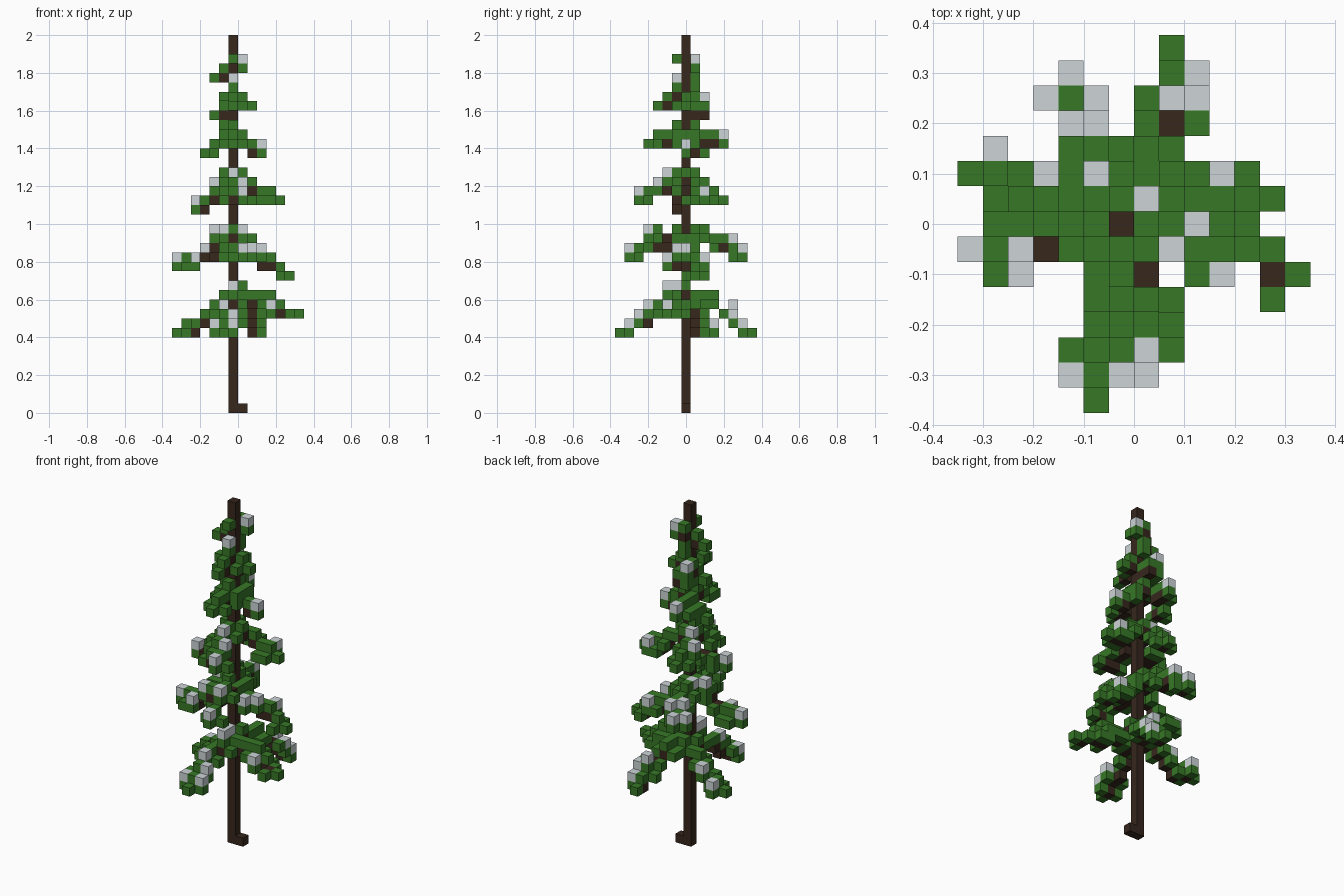
import bpy
import bmesh
from mathutils import Vector

cube = bpy.data.objects.get("Cube")
if cube:
    bpy.data.objects.remove(cube)

CELL = 0.05
HEIGHT = 40
STEP = {
    "n": Vector((0, 1, 0)), "s": Vector((0, -1, 0)),
    "e": Vector((1, 0, 0)), "w": Vector((-1, 0, 0)),
    "u": Vector((0, 0, 1)), "d": Vector((0, 0, -1)),
}

# Each bough: start level on the trunk, then "move:leaves" for every wood block.
# Leaves sit beside the wood block; a capital letter puts snow on that leaf.
TIERS = {
    "lowest": [
        (11, "w:nsu wnd:nsu wd:uN wd:nu wn:wsNu"),
        (12, "e:nsu esd:nu e:nsu e:un d:Sn e:un es:esn"),
        (11, "s:Uwe s:Uwe wsd:ue sd:U s:uwE sd:sWEu"),
        (11, "n:uwe ne:uwe n:uwe nde:we nd:UwE nd:nEu"),
    ],
    "lower": [
        (18, "w:uNsW wsd:un wd:n wd:Snu w:Wsnu"),
        (17, "e:uns ed:unSE end:un e:Nu ed:ensu"),
        (18, "s:ue se:w s:uwe sw:uWE esdd:Suwe"),
        (17, "s:w s:w s:ws"),
        (18, "n:uwe wn:uwe nd:uwe n:uWN wnd:NWeu"),
    ],
    "middle": [
        (24, "w:uNs wsdd:un wd:Wn"),
        (22, "w:n w:wn"),
        (24, "e:uns end:un ed:uns e:eNsu"),
        (24, "s:uwe sd:Uw s:uwE sd:uw e:Seu"),
        (24, "n:uwe wnd:uWe nd:nwue"),
    ],
    "upper": [
        (29, "w:uns wndd:wnus"),
        (28, "e:uns ed:Eu"),
        (29, "s:uwe sd:uw s:suwe"),
        (29, "n:uwe wnd:uw n:Nwu"),
    ],
    "high": [
        (31, "w:wnu"),
        (32, "e:eus"),
        (33, "s:Uw sd:su"),
        (31, "n:wu n:wu"),
        (32, "wn:Nu"),
    ],
    "top": [
        (35, "w:wu"),
        (36, "n:Eud"),
        (37, ":s"),
        (34, ":n"),
    ],
}


def material(name, color):
    mat = bpy.data.materials.new(name)
    mat.use_nodes = True
    mat.diffuse_color = (*color, 1)
    mat.node_tree.nodes["Principled BSDF"].inputs["Base Color"].default_value = (*color, 1)
    return mat


MATERIALS = {
    "wood": material("dark_bark", (0.037, 0.02, 0.012)),
    "needles": material("pine_green", (0.038, 0.185, 0.02)),
    "snow": material("pale_snow", (0.61, 0.66, 0.68)),
}


def grow(start, text):
    """Follow one bough and return its cells as (kind, cell) pairs."""
    cells = []
    pos = Vector((0, 0, start))
    for token in text.split():
        move, leaves = token.split(":")
        pos = pos + sum((STEP[c] for c in move), Vector())
        cells.append(("wood", tuple(pos)))
        for c in leaves:
            leaf = pos + STEP[c.lower()]
            cells.append(("needles", tuple(leaf)))
            if c.isupper():
                cells.append(("snow", tuple(leaf + STEP["u"])))
    return cells


def build(name, cells, solid, mat):
    """Make one mesh from the outer faces of the given cells."""
    bm = bmesh.new()
    for cell in cells:
        centre = Vector(cell)
        for normal in STEP.values():
            if tuple(centre + normal) in solid:
                continue
            side = Vector((normal.y, normal.z, normal.x))
            up = normal.cross(side)
            corners = (side + up, up - side, -side - up, side - up)
            bm.faces.new([bm.verts.new((centre + (normal + c) / 2) * CELL)
                          for c in corners])
    bmesh.ops.remove_doubles(bm, verts=bm.verts[:], dist=CELL / 100)
    mesh = bpy.data.meshes.new(name)
    bm.to_mesh(mesh)
    bm.free()
    mesh.materials.append(mat)
    obj = bpy.data.objects.new(name, mesh)
    obj.location = (-CELL / 2, 0, CELL / 2)
    bpy.context.collection.objects.link(obj)


# Trunk with a root at its foot
owner = {(0.0, 0.0, float(k)): ("trunk", "wood") for k in range(HEIGHT)}
owner[(1.0, 0.0, 0.0)] = ("trunk", "wood")

# Boughs: wood claims cells first, then needles, then snow
grown = [(tier, kind, cell) for tier, boughs in TIERS.items()
         for bough in boughs for kind, cell in grow(*bough)]
for wanted in MATERIALS:
    for tier, kind, cell in grown:
        if kind == wanted:
            owner.setdefault(cell, (tier + "_tier", kind))

# One object for each part
for part, kind in sorted(set(owner.values())):
    cells = [c for c, key in owner.items() if key == (part, kind)]
    name = part if part == "trunk" else part + "_" + kind
    build(name, cells, owner, MATERIALS[kind])
